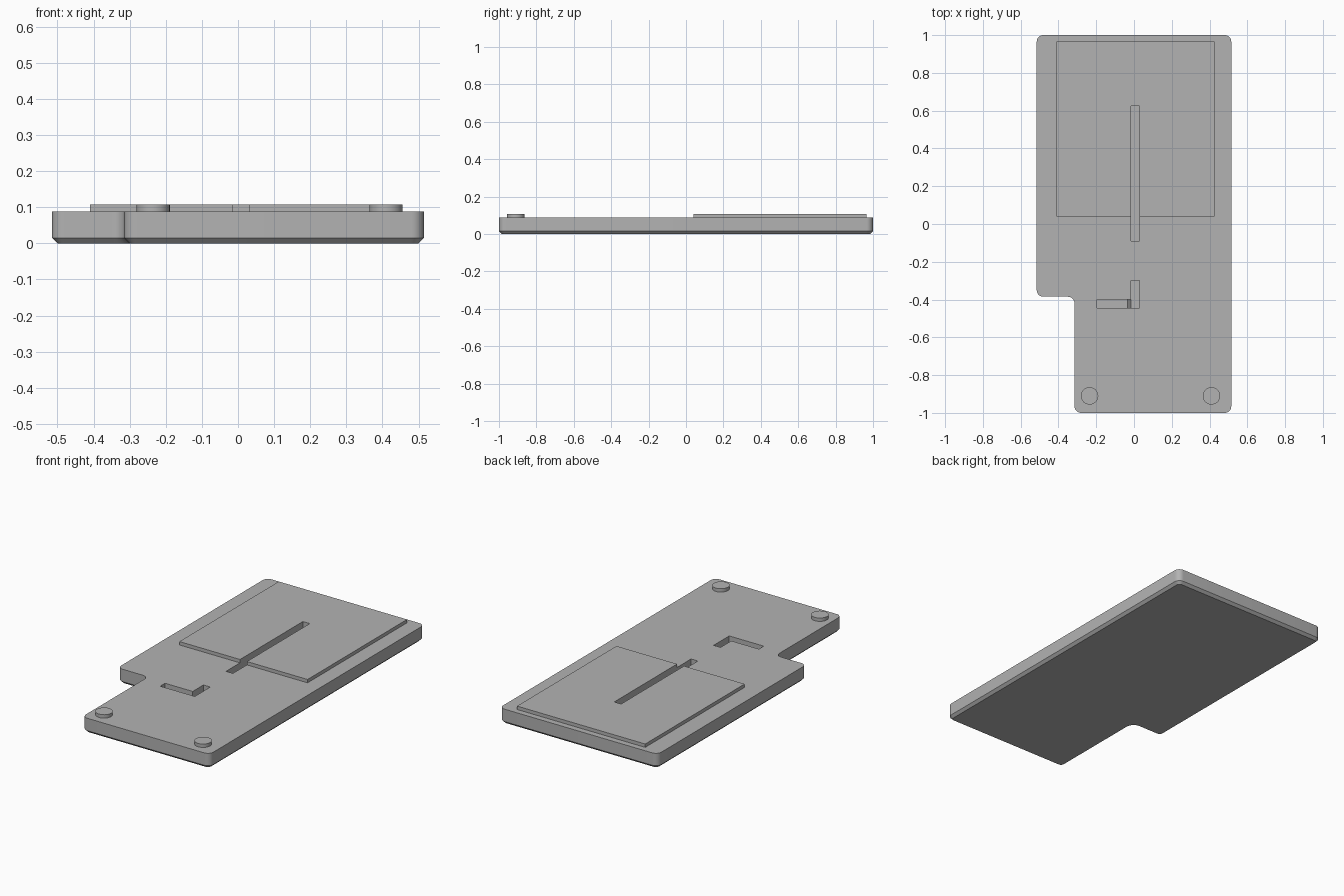
import bpy, bmesh, math

old = bpy.data.objects.get("Cube")
if old:
    bpy.data.objects.remove(old, do_unlink=True)

grey = bpy.data.materials.new("mid_grey")
grey.use_nodes = True
colour = (0.45, 0.45, 0.45, 1)
grey.diffuse_color = colour
grey.node_tree.nodes["Principled BSDF"].inputs["Base Color"].default_value = colour

PLATE_TOP, RAISED_TOP = 0.088, 0.108
SLOT_FLOOR, ARM_FLOOR = 0.035, 0.055


def to_object(name, bm):
    bmesh.ops.recalc_face_normals(bm, faces=bm.faces)
    mesh = bpy.data.meshes.new(name)
    bm.to_mesh(mesh)
    bm.free()
    mesh.materials.append(grey)
    obj = bpy.data.objects.new(name, mesh)
    bpy.context.collection.objects.link(obj)
    return obj


def prism(points, offset):
    """Extrude a closed outline by an offset."""
    bm = bmesh.new()
    face = bm.faces.new([bm.verts.new(p) for p in points])
    ext = bmesh.ops.extrude_face_region(bm, geom=[face])
    verts = [v for v in ext["geom"] if isinstance(v, bmesh.types.BMVert)]
    bmesh.ops.translate(bm, verts=verts, vec=offset)
    bmesh.ops.recalc_face_normals(bm, faces=bm.faces)
    return bm


def box(name, x0, x1, y0, y1, z0, z1):
    outline = [(x0, y0, z0), (x1, y0, z0), (x1, y1, z0), (x0, y1, z0)]
    return to_object(name, prism(outline, (0, 0, z1 - z0)))


def activate(obj):
    bpy.ops.object.select_all(action='DESELECT')
    obj.select_set(True)
    bpy.context.view_layer.objects.active = obj


def cut(obj, cutter):
    mod = obj.modifiers.new("pocket", 'BOOLEAN')
    mod.operation = 'DIFFERENCE'
    mod.solver = 'EXACT'
    mod.object = cutter
    activate(obj)
    bpy.ops.object.modifier_apply(modifier=mod.name)


# Base plate: notched outline, rounded corners, chamfered underside
outline = [(-0.315, -1), (0.515, -1), (0.515, 1), (-0.515, 1),
           (-0.515, -0.385), (-0.315, -0.385)]
bm = prism([(x, y, 0) for x, y in outline], (0, 0, PLATE_TOP))
upright = [e for e in bm.edges if abs(e.verts[0].co.z - e.verts[1].co.z) > 0.01]
bmesh.ops.bevel(bm, geom=upright, offset=0.035, segments=8, profile=0.5,
                affect='EDGES', clamp_overlap=True)
rim = [e for e in bm.edges if all(v.co.z < 0.001 for v in e.verts)]
bmesh.ops.bevel(bm, geom=rim, offset=0.015, segments=1, affect='EDGES')
plate = to_object("base_plate", bm)

# Raised rectangular panel
panel = box("raised_panel", -0.41, 0.425, 0.04, 0.965, PLATE_TOP, RAISED_TOP)

# Cutters: long slot, short slot and side arm with a ramped end
long_slot = box("long_slot_cutter", -0.015, 0.03, -0.09, 0.625, SLOT_FLOOR, 0.2)
short_slot = box("short_slot_cutter", -0.015, 0.03, -0.445, -0.3, SLOT_FLOOR, 0.2)
arm_profile = [(-0.195, 0.2), (-0.195, ARM_FLOOR), (-0.035, ARM_FLOOR),
               (-0.015, SLOT_FLOOR), (0.01, SLOT_FLOOR), (0.01, 0.2)]
arm_slot = to_object("arm_slot_cutter", prism(
    [(x, -0.445, z) for x, z in arm_profile], (0, 0.045, 0)))

for cutter in (long_slot, short_slot, arm_slot):
    cut(plate, cutter)
cut(panel, long_slot)
for cutter in (long_slot, short_slot, arm_slot):
    bpy.data.objects.remove(cutter, do_unlink=True)

# Round locating pegs
pegs = []
for side, x in (("right", -0.235), ("left", 0.41)):
    bm = bmesh.new()
    bmesh.ops.create_cone(bm, cap_ends=True, segments=40, radius1=0.046,
                          radius2=0.046, depth=RAISED_TOP - PLATE_TOP)
    bmesh.ops.translate(bm, verts=bm.verts,
                        vec=(x, -0.91, (PLATE_TOP + RAISED_TOP) / 2))
    pegs.append(to_object(side + "_peg", bm))

for obj in [plate] + pegs:
    activate(obj)
    bpy.ops.object.shade_smooth_by_angle(angle=math.radians(30))
